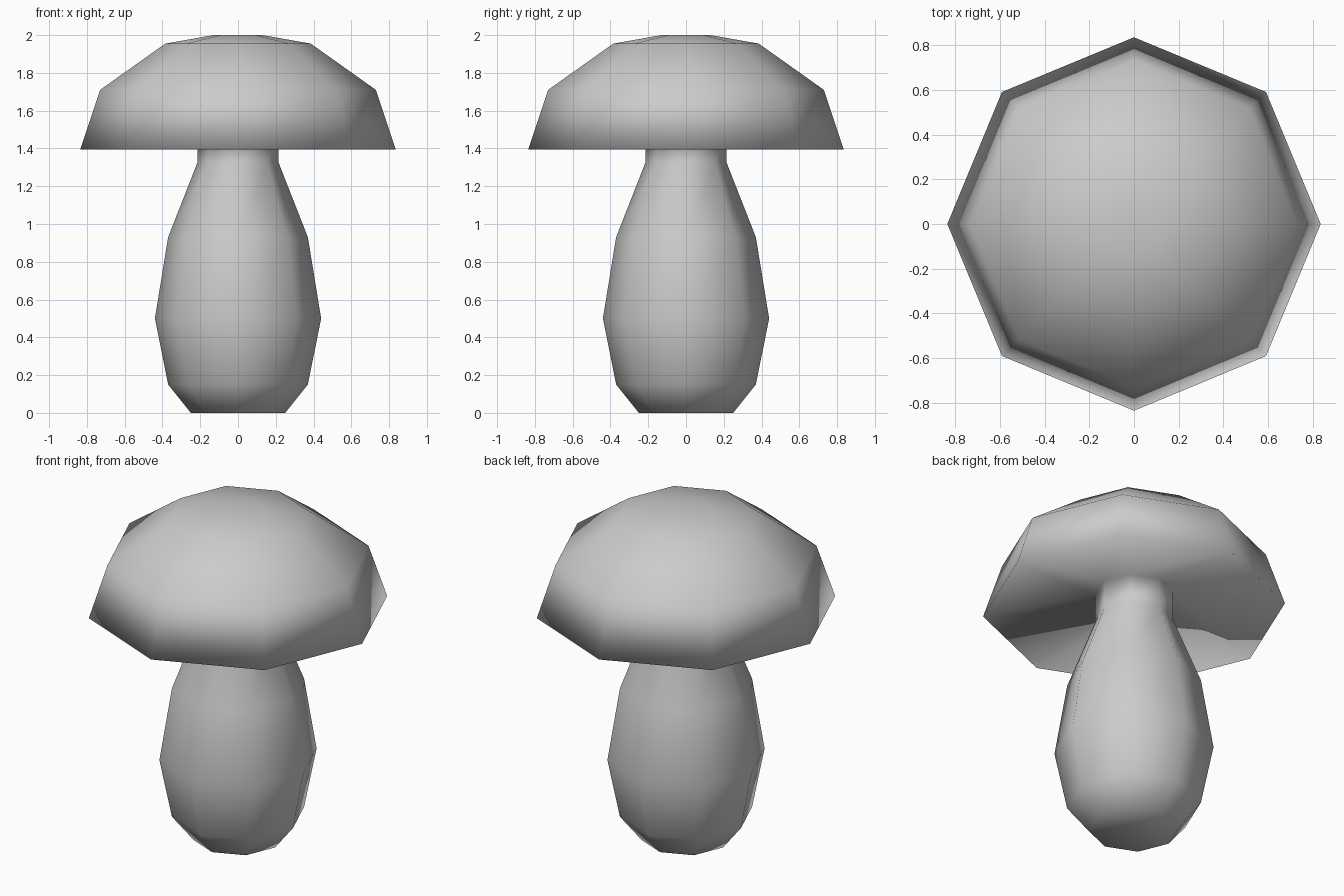
import bpy, bmesh, math

if "Cube" in bpy.data.objects:
    bpy.data.objects.remove(bpy.data.objects["Cube"])

SIDES = 8

# Radius / height profile: stem from the ground up, hollow underside, then cap
PROFILE = [
    (0.25, 0.0), (0.37, 0.15), (0.44, 0.50), (0.37, 0.93), (0.215, 1.325),
    (0.215, 1.50), (0.835, 1.395), (0.73, 1.71), (0.385, 1.955), (0.13, 2.0),
]


def lathe(name, profile):
    bm = bmesh.new()
    rings = []
    for r, z in profile:
        rings.append([bm.verts.new((r * math.cos(math.tau * i / SIDES),
                                    r * math.sin(math.tau * i / SIDES), z))
                      for i in range(SIDES)])
    for a, b in zip(rings, rings[1:]):
        for i in range(SIDES):
            j = (i + 1) % SIDES
            bm.faces.new((a[i], a[j], b[j], b[i]))
    # Close the foot and the crown
    bm.faces.new(rings[0][::-1])
    bm.faces.new(rings[-1])
    bmesh.ops.recalc_face_normals(bm, faces=bm.faces)
    for f in bm.faces:
        f.smooth = True
    mesh = bpy.data.meshes.new(name)
    bm.to_mesh(mesh)
    bm.free()
    obj = bpy.data.objects.new(name, mesh)
    bpy.context.collection.objects.link(obj)
    return obj


# Mushroom: one continuous eight-sided body, fully smooth shaded
lathe("mushroom", PROFILE)
